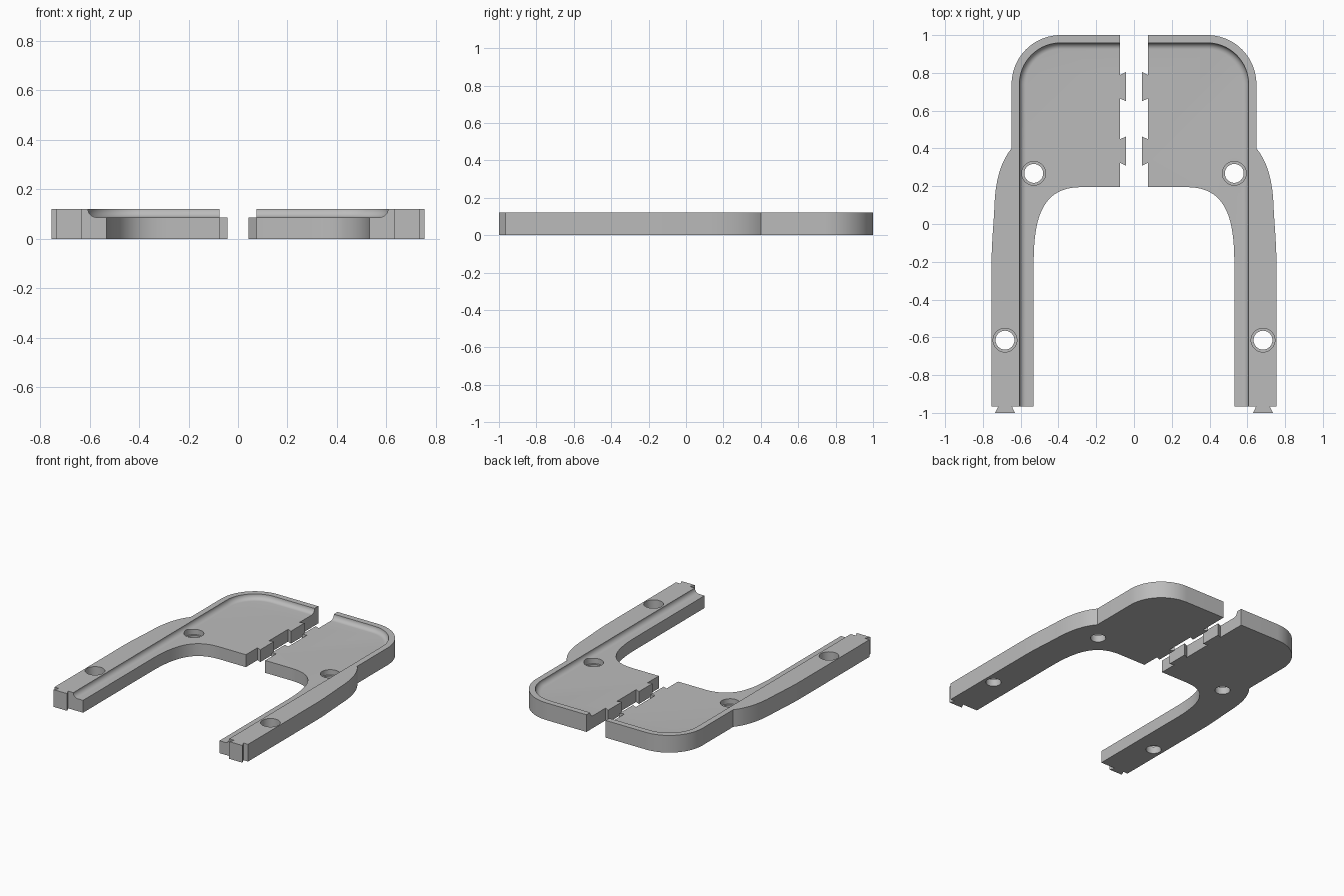
import bpy, bmesh, math
from mathutils import Vector
from mathutils.geometry import interpolate_bezier

if "Cube" in bpy.data.objects:
    bpy.data.objects.remove(bpy.data.objects["Cube"], do_unlink=True)

HEIGHT, FLOOR = 0.121, 0.087      # rim top and recessed floor
CORNER = (0.388, 0.74)            # centre of the rounded back corner
END = -0.965                      # leg end, before the dovetail

grey = bpy.data.materials.new("plain grey")
grey.use_nodes = True
grey.diffuse_color = (0.5, 0.5, 0.5, 1)
grey.node_tree.nodes["Principled BSDF"].inputs["Base Color"].default_value = (0.5, 0.5, 0.5, 1)


def arc(centre, radius, start, end, steps):
    angles = [math.radians(start + (end - start) * i / steps) for i in range(steps + 1)]
    return [(centre[0] + radius * math.cos(a), centre[1] + radius * math.sin(a)) for a in angles]


def bezier(a, b, c, d, steps=16):
    pts = interpolate_bezier(*(Vector((*p, 0)) for p in (a, b, c, d)), steps)
    return [(p.x, p.y) for p in pts]


def loft(name, rings, side):
    """Closed solid through rings of (points, z), mirrored when side is -1."""
    bm = bmesh.new()
    loops = [[bm.verts.new((side * x, y, z)) for x, y in pts] for pts, z in rings]
    for low, high in zip(loops, loops[1:]):
        for i in range(len(low)):
            j = (i + 1) % len(low)
            bm.faces.new((low[i], low[j], high[j], high[i]))
    bm.faces.new(loops[0])
    bm.faces.new(loops[-1])
    bmesh.ops.recalc_face_normals(bm, faces=bm.faces)
    mesh = bpy.data.meshes.new(name)
    bm.to_mesh(mesh)
    bm.free()
    ob = bpy.data.objects.new(name, mesh)
    bpy.context.collection.objects.link(ob)
    mesh.materials.append(grey)
    return ob


def outline():
    pts = [(0.075, 1.0)] + arc(CORNER, 0.26, 90, 0, 20)
    # outer bulge running into the leg
    pts += bezier((0.648, 0.40), (0.71, 0.325), (0.735, 0.22), (0.739, 0.09))
    pts += bezier((0.739, 0.09), (0.743, 0.0), (0.754, -0.1), (0.754, -0.2), 8)[1:]
    # leg end with dovetail
    pts += [(0.754, END), (0.718, END), (0.735, -1.0), (0.63, -1.0), (0.647, END), (0.531, END)]
    # inner edge sweeping into the plate
    pts += bezier((0.531, -0.2), (0.531, 0.06), (0.47, 0.195), (0.28, 0.195), 24)
    pts.append((0.075, 0.195))
    # dovetails on the middle joint
    for y in (0.386, 0.727):
        pts += [(0.075, y - 0.062), (0.043, y - 0.077), (0.043, y + 0.077), (0.075, y + 0.062)]
    return pts


def recess(inset):
    y = CORNER[1] + 0.219 - inset
    x = CORNER[0] + 0.219 - inset
    return [(-0.1, y)] + arc(CORNER, 0.219 - inset, 90, 0, 20) + [(x, -1.2), (-0.1, -1.2)]


def recess_rings():
    r = HEIGHT - FLOOR
    rings = []
    for i in range(9):
        a = math.radians(90 * i / 8)
        rings.append((recess(r * (1 - math.sin(a))), FLOOR + r * (1 - math.cos(a))))
    return rings + [(recess(0), 0.3)]


def cut(ob, cutter):
    cutter.hide_render = True
    mod = ob.modifiers.new("cut", "BOOLEAN")
    mod.operation, mod.solver, mod.object = "DIFFERENCE", "EXACT", cutter
    bpy.context.view_layer.objects.active = ob
    bpy.ops.object.modifier_apply(modifier=mod.name)
    bpy.data.objects.remove(cutter, do_unlink=True)


for label, side in (("left", 1), ("right", -1)):
    shape = outline()
    half = loft(label + "_frame_half", [(shape, 0), (shape, HEIGHT)], side)
    cut(half, loft("recess_cutter", recess_rings(), side))
    # stepped screw holes
    for centre in ((0.531, 0.268), (0.683, -0.615)):
        steps = ((0.05, -0.1), (0.05, 0.05), (0.063, 0.05), (0.063, 0.3))
        rings = [(arc(centre, r, 0, 352.5, 47), z) for r, z in steps]
        cut(half, loft("hole_cutter", rings, side))
    bpy.ops.object.select_all(action="DESELECT")
    half.select_set(True)
    bpy.context.view_layer.objects.active = half
    bpy.ops.object.shade_smooth_by_angle(angle=math.radians(25))
